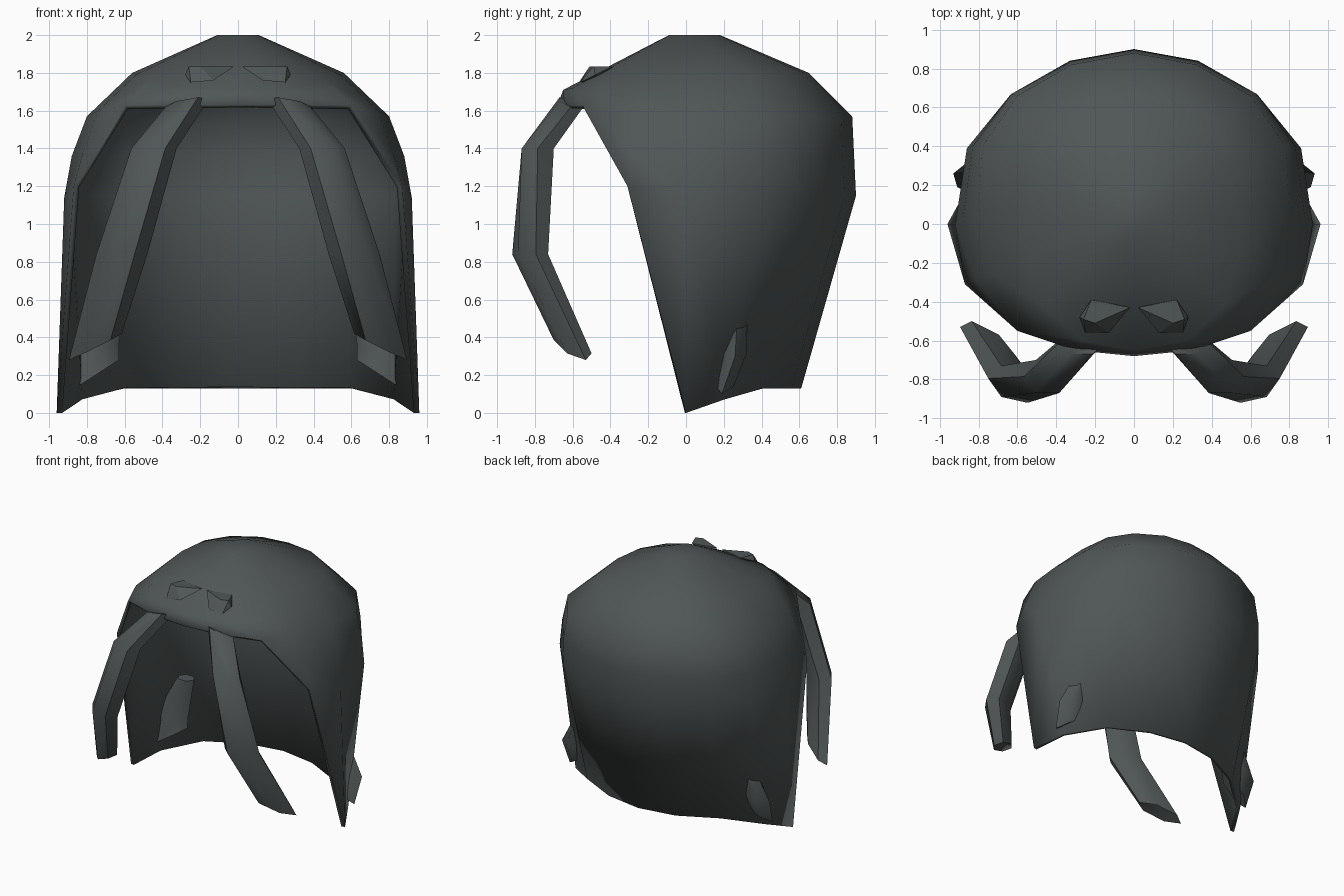
import bpy, bmesh, math
from mathutils import Vector

if "Cube" in bpy.data.objects:
    bpy.data.objects.remove(bpy.data.objects["Cube"])

slate = bpy.data.materials.new("dark slate")
slate.diffuse_color = (0.08, 0.092, 0.092, 1)
slate.use_nodes = True
slate.node_tree.nodes["Principled BSDF"].inputs["Base Color"].default_value = slate.diffuse_color


def finish(bm, name, angle=50):
    me = bpy.data.meshes.new(name)
    bm.to_mesh(me)
    bm.free()
    me.materials.append(slate)
    ob = bpy.data.objects.new(name, me)
    bpy.context.collection.objects.link(ob)
    bpy.ops.object.select_all(action='DESELECT')
    ob.select_set(True)
    bpy.context.view_layer.objects.active = ob
    bpy.ops.object.shade_smooth_by_angle(angle=math.radians(angle))
    return ob


# hood shell: half rings, columns run from front (0) to back (8)
def row(start, pts):
    return {start + i: p for i, p in enumerate(pts)}


crown = {j: (0.11 * math.sin(j * math.pi / 8), 0.045 - 0.135 * math.cos(j * math.pi / 8), 2.0)
         for j in range(9)}
upper = row(0, [(0, -.65, 1.71), (.27, -.60, 1.72), (.46, -.42, 1.76), (.54, -.18, 1.79), (.56, .08, 1.8),
                (.53, .33, 1.8), (.42, .5, 1.8), (.22, .62, 1.8), (0, .65, 1.8)])
brow = row(0, [(0, -.68, 1.63), (.3, -.65, 1.63), (.6, -.55, 1.63), (.74, -.25, 1.6), (.8, .05, 1.57),
               (.78, .4, 1.57), (.6, .66, 1.57), (.32, .82, 1.57), (0, .88, 1.57)])
temple = row(3, [(.82, -.28, 1.38), (.88, .03, 1.36), (.83, .4, 1.36), (.63, .67, 1.36),
                 (.33, .83, 1.36), (0, .89, 1.36)])
cheek = row(3, [(.87, -.31, 1.2), (.92, 0, 1.14), (.86, .39, 1.15), (.64, .66, 1.15),
                (.33, .84, 1.15), (0, .9, 1.15)])
hem = row(4, [(.96, 0, 0), (.85, .2, .07), (.6, .41, .13), (.3, .56, .13), (0, .61, .13)])
rings = [crown, upper, brow, temple, cheek, hem]

bm = bmesh.new()
for s in (1, -1):
    V = [{j: bm.verts.new((s * x, y, z)) for j, (x, y, z) in r.items()} for r in rings]
    for a, b in zip(V, V[1:]):
        for j in range(8):
            if j in a and j in b:
                bm.faces.new((a[j], a[j + 1], b[j + 1], b[j]))
    bm.faces.new([V[0][j] for j in range(9)])
    # triangles along the face opening
    bm.faces.new((V[2][2], V[2][3], V[3][3]))
    bm.faces.new((V[2][2], V[3][3], V[4][3]))
    bm.faces.new((V[4][3], V[4][4], V[5][4]))
bmesh.ops.remove_doubles(bm, verts=bm.verts, dist=0.001)
bmesh.ops.recalc_face_normals(bm, faces=bm.faces)
bm.normal_update()
if max(bm.faces, key=lambda f: f.calc_center_median().z).normal.z < 0:
    bmesh.ops.reverse_faces(bm, faces=bm.faces)
hood = finish(bm, "hood_shell", 60)
sol = hood.modifiers.new("thickness", 'SOLIDIFY')
sol.thickness = 0.03
sol.offset = -1


# six-sided tube through sections (centre, half width vector, half depth vector)
def tube(name, sections, s):
    bm = bmesh.new()
    prev = None
    for c, u, v in sections:
        c, u, v = Vector(c), Vector(u), Vector(v)
        ring = []
        for a, b in ((1, 0), (.5, 1), (-.5, 1), (-1, 0), (-.5, -1), (.5, -1)):
            p = c + u * a + v * b
            ring.append(bm.verts.new((s * p.x, p.y, p.z)))
        if prev:
            for i in range(6):
                k = (i + 1) % 6
                bm.faces.new((prev[i], prev[k], ring[k], ring[i]))
        else:
            bm.faces.new(ring)
        prev = ring
    bm.faces.new(prev)
    bmesh.ops.recalc_face_normals(bm, faces=bm.faces)
    finish(bm, name)


fang = [((.27, -.61, 1.64), (.115, 0, -.02), (0, .06, -.02)),
        ((.445, -.785, 1.40), (.12, 0, 0), (0, .085, 0)),
        ((.615, -.825, .84), (.135, .03, 0), (0, .08, 0)),
        ((.755, -.60, .35), (.14, .07, -.07), (.01, .065, 0))]
inner_spur = [((.66, .28, .67), (.07, 0, 0), (0, .05, 0)),
              ((.78, .26, .33), (.15, 0, -.03), (0, .06, 0)),
              ((.77, .22, .19), (.14, -.03, -.09), (0, .05, 0))]
# raised wedges on the brow
wedge = [(.02, -.43, 1.835), (.22, -.39, 1.835), (.26, -.49, 1.835), (.2, -.51, 1.835),
         (.28, -.48, 1.79), (.25, -.56, 1.75), (.13, -.56, 1.76), (.12, -.40, 1.78)]
for s, side in ((1, "right"), (-1, "left")):
    tube("fang_" + side, fang, s)
    tube("spur_" + side, inner_spur, s)
    bm = bmesh.new()
    for x, y, z in wedge:
        bm.verts.new((s * x, y, z))
    bmesh.ops.convex_hull(bm, input=bm.verts)
    bmesh.ops.recalc_face_normals(bm, faces=bm.faces)
    finish(bm, "brow_wedge_" + side, 20)
